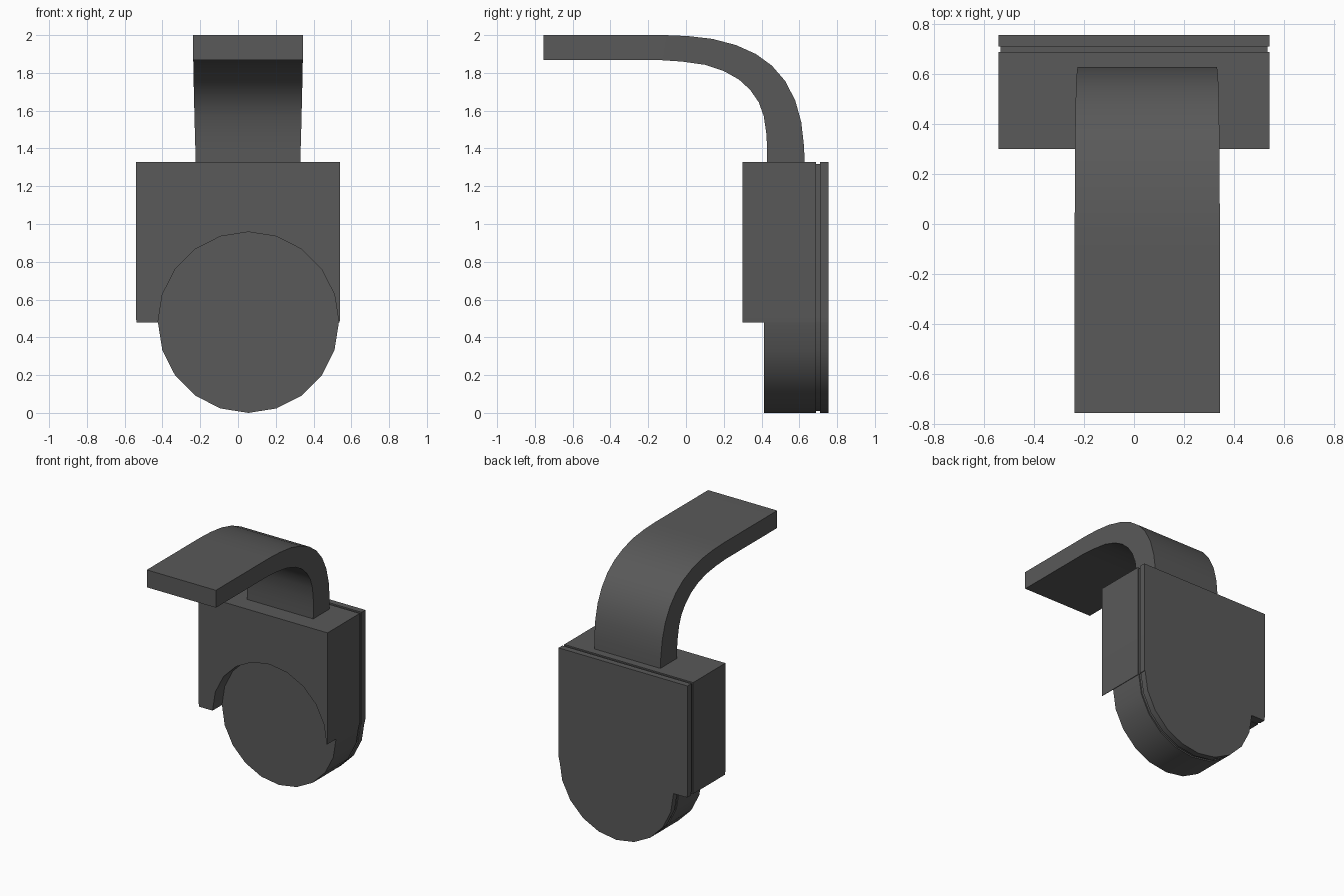
import bpy, bmesh, math

if "Cube" in bpy.data.objects:
    bpy.data.objects.remove(bpy.data.objects["Cube"])

grey = bpy.data.materials.new("dark_grey")
grey.diffuse_color = (0.1, 0.1, 0.1, 1)
grey.use_nodes = True
grey.node_tree.nodes["Principled BSDF"].inputs["Base Color"].default_value = grey.diffuse_color

CX, CZ, R = 0.055, 0.479, 0.479


def arc(a0, a1, steps):
    """Points (x, z) on the wheel rim between two angles in degrees."""
    out = []
    for i in range(steps + 1):
        a = math.radians(a0 + (a1 - a0) * i / steps)
        out.append((CX + R * math.cos(a), CZ + R * math.sin(a)))
    return out


def ring(bm, outline, y):
    return [bm.verts.new((x, y, z)) for x, z in outline]


def bridge(bm, a, b):
    n = len(a)
    for i in range(n):
        j = (i + 1) % n
        bm.faces.new((a[i], a[j], b[j], b[i]))


def finish(bm, name):
    bmesh.ops.remove_doubles(bm, verts=bm.verts[:], dist=0.0002)
    bmesh.ops.recalc_face_normals(bm, faces=bm.faces[:])
    mesh = bpy.data.meshes.new(name)
    bm.to_mesh(mesh)
    bm.free()
    mesh.materials.append(grey)
    obj = bpy.data.objects.new(name, mesh)
    bpy.context.collection.objects.link(obj)
    bpy.ops.object.select_all(action='DESELECT')
    obj.select_set(True)
    bpy.context.view_layer.objects.active = obj
    bpy.ops.object.shade_smooth_by_angle(angle=math.radians(30))
    return obj


# Housing: square block above a round wheel, with a groove before the back plate
box = [(-0.537, CZ), (-0.541, 0.51), (-0.541, 1.327),
       (0.541, 1.327), (0.541, 0.51), (0.538, CZ)]
full = box + arc(0, -180, 10)
arch = box + arc(0, 180, 10)
inset = [(x * 0.985, 0.66 + (z - 0.66) * 0.985) for x, z in full]

bm = bmesh.new()
front, step = ring(bm, arch, 0.30), ring(bm, arch, 0.413)
bm.faces.new(front)
bridge(bm, front, step)
bm.faces.new(ring(bm, arc(0, 342, 19), 0.413))   # recessed wheel face
last = None
for outline, y in [(full, 0.413), (full, 0.687), (inset, 0.687),
                   (inset, 0.709), (full, 0.709), (full, 0.755)]:
    r = ring(bm, outline, y)
    if last:
        bridge(bm, last, r)
    last = r
bm.faces.new(last)
finish(bm, "wheel_housing")

# Bent strap: pairs of outer and inner profile points (y, z)
outer = [(-0.755, 2.0), (-0.11, 2.0), (0.01, 1.995), (0.14, 1.98), (0.265, 1.947),
         (0.37, 1.90), (0.455, 1.838), (0.525, 1.757), (0.578, 1.655),
         (0.61, 1.54), (0.625, 1.41), (0.628, 1.315)]
inner = [(-0.755, 1.868), (-0.14, 1.868), (-0.02, 1.86), (0.1, 1.843), (0.2, 1.81),
         (0.28, 1.765), (0.34, 1.71), (0.385, 1.645), (0.412, 1.57),
         (0.425, 1.48), (0.43, 1.40), (0.43, 1.315)]
bm = bmesh.new()
last = None
for (yo, zo), (yi, zi) in zip(outer, inner):
    w = 0.277 + 0.013 * (zo - 1.315) / 0.685      # slight taper downwards
    r = [bm.verts.new((0.053 + s * w, y, z))
         for s, y, z in [(-1, yo, zo), (1, yo, zo), (1, yi, zi), (-1, yi, zi)]]
    if last:
        bridge(bm, last, r)
    else:
        bm.faces.new(r)
    last = r
bm.faces.new(last)
finish(bm, "bent_strap")
